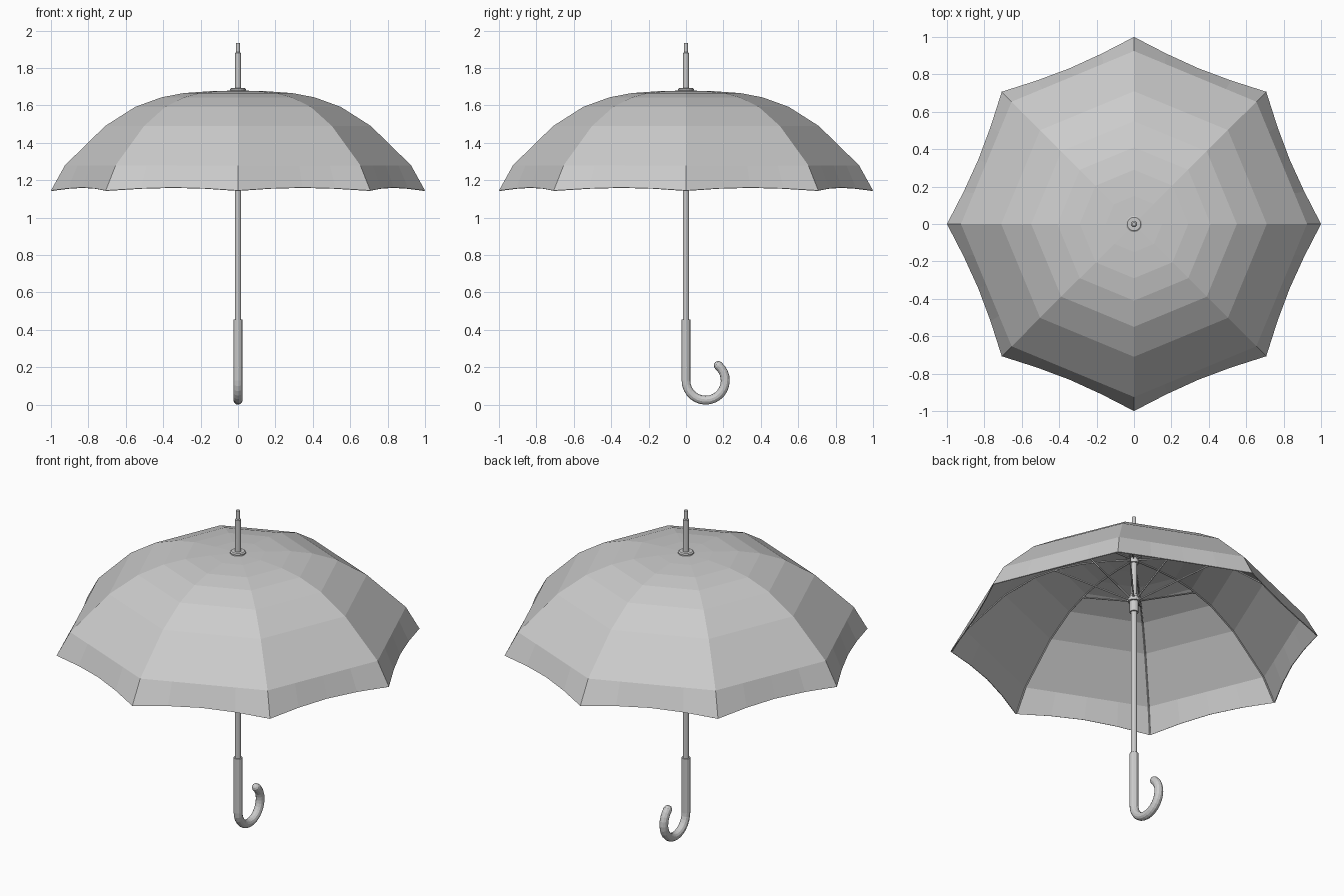
import bpy, bmesh
from math import sin, cos, pi, radians, tau
from mathutils import Vector

if "Cube" in bpy.data.objects:
    bpy.data.objects.remove(bpy.data.objects["Cube"])

RIBS, SEGS = 8, 4
PROFILE = [(0.15, 1.676), (0.29, 1.666), (0.41, 1.643), (0.55, 1.592),
           (0.71, 1.49), (0.925, 1.28), (1.0, 1.145)]


def finish(name, bm):
    bmesh.ops.recalc_face_normals(bm, faces=bm.faces[:])
    mesh = bpy.data.meshes.new(name)
    bm.to_mesh(mesh)
    bm.free()
    ob = bpy.data.objects.new(name, mesh)
    bpy.context.collection.objects.link(ob)
    return ob


def tube(name, points, radii, sides=12):
    """Sweep a circle along a path, with one radius per point."""
    bm = bmesh.new()
    pts = [Vector(p) for p in points]
    rings = []
    first = (pts[1] - pts[0]).normalized()
    side = first.orthogonal().normalized()
    for i, p in enumerate(pts):
        t = (pts[min(i + 1, len(pts) - 1)] - pts[max(i - 1, 0)]).normalized()
        side = (side - t * side.dot(t)).normalized()
        up = t.cross(side)
        rings.append([bm.verts.new(p + radii[i] * (side * cos(a) + up * sin(a)))
                      for a in (tau * k / sides for k in range(sides))])
    for a, b in zip(rings, rings[1:]):
        for k in range(sides):
            n = (k + 1) % sides
            bm.faces.new((a[k], a[n], b[n], b[k]))
    bm.faces.new(rings[0])
    bm.faces.new(rings[-1])
    return finish(name, bm)


def lathe(name, profile, sides=16):
    """Turn a stepped (radius, z) profile around the shaft axis."""
    bm = bmesh.new()
    rings = [[bm.verts.new((r * cos(tau * k / sides), r * sin(tau * k / sides), z))
              for k in range(sides)] for r, z in profile]
    for a, b in zip(rings, rings[1:]):
        for k in range(sides):
            n = (k + 1) % sides
            bm.faces.new((a[k], a[n], b[n], b[k]))
    bm.faces.new(rings[0])
    bm.faces.new(rings[-1])
    return finish(name, bm)


# Canopy: eight flat panels with a scalloped rim
bm = bmesh.new()
apex = bm.verts.new((0, 0, 1.68))
rings = []
for r, z in PROFILE:
    ring = []
    for k in range(RIBS):
        a, b = (Vector((r * cos(tau * j / RIBS), r * sin(tau * j / RIBS), z))
                for j in (k, k + 1))
        for s in range(SEGS):
            t = s / SEGS
            p = a.lerp(b, t)
            if r == 1.0:
                sag = sin(pi * t)
                p.x *= 1 - 0.025 * sag
                p.y *= 1 - 0.025 * sag
                p.z += 0.016 * sag
            ring.append(bm.verts.new(p))
    rings.append(ring)
count = RIBS * SEGS
for k in range(count):
    n = (k + 1) % count
    bm.faces.new((apex, rings[0][k], rings[0][n]))
    for a, b in zip(rings, rings[1:]):
        bm.faces.new((a[k], b[k], b[n], a[n]))
canopy = finish("canopy", bm)
if canopy.data.polygons[0].normal.z < 0:
    canopy.data.flip_normals()
solid = canopy.modifiers.new("cloth_thickness", "SOLIDIFY")
solid.thickness = 0.005
solid.offset = -1

# Ribs under the canopy creases, and stretchers from the runner
for k in range(RIBS):
    c, s = cos(tau * k / RIBS), sin(tau * k / RIBS)
    path = [(0.02, 1.667)] + [(r - 0.006, z - 0.009) for r, z in PROFILE[:-1]] + [(0.99, 1.15)]
    tube(f"rib_{k + 1}", [(r * c, r * s, z) for r, z in path], [0.004] * len(path), 6)
    tube(f"stretcher_{k + 1}", [(0.025 * c, 0.025 * s, 1.42), (0.43 * c, 0.43 * s, 1.624)],
         [0.005, 0.005], 6)

# Shaft, sliding runner, top notch, cap washer and ferrule
lathe("shaft", [(0.017, 0.4), (0.017, 1.68)], 12)
lathe("runner", [(0.024, 1.34), (0.024, 1.405), (0.034, 1.405), (0.034, 1.43),
                 (0.024, 1.43), (0.024, 1.445)])
lathe("top_notch", [(0.026, 1.645), (0.026, 1.672)])
lathe("cap_washer", [(0.043, 1.672), (0.043, 1.687), (0.036, 1.692)])
lathe("ferrule", [(0.017, 1.68), (0.016, 1.88), (0.011, 1.885), (0.011, 1.935)], 12)

# Crook handle
R, GRIP, CZ = 0.105, 0.024, 0.129
path = [(0, 0, 0.455), (0, 0, 0.3)]
path += [(0, R + R * cos(a), CZ + R * sin(a))
         for a in (radians(180 + 230 * i / 18) for i in range(19))]
end = radians(50)
tip = Vector(path[-1])
heading = Vector((0, -sin(end), cos(end)))
radii = [GRIP] * len(path)
for a in (30, 60, 80):
    path.append(tip + heading * GRIP * sin(radians(a)))
    radii.append(GRIP * cos(radians(a)))
tube("crook_handle", path, radii, 12)
